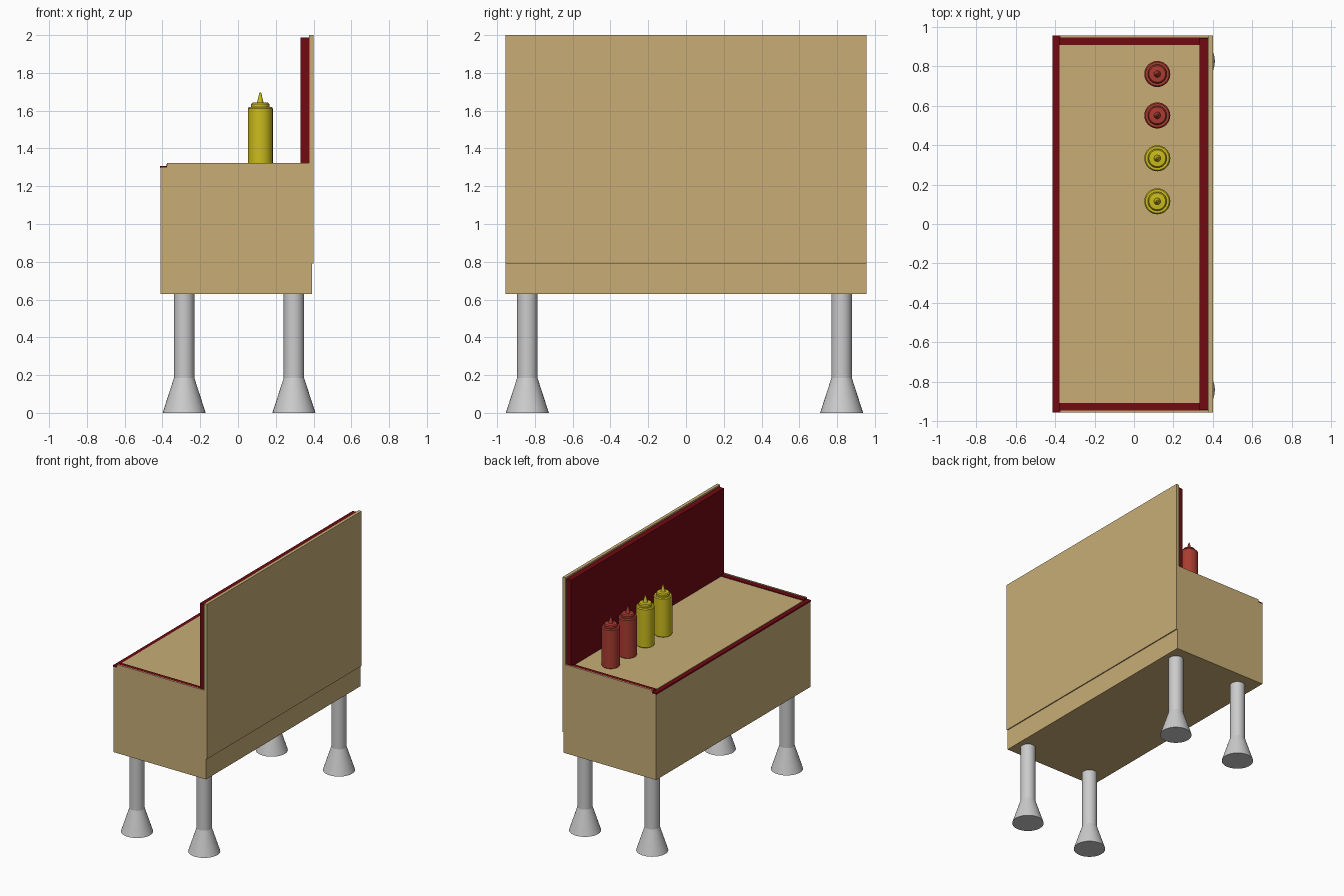
import bpy, bmesh, math
from mathutils import Vector

if "Cube" in bpy.data.objects:
    bpy.data.objects.remove(bpy.data.objects["Cube"])


def material(name, color):
    m = bpy.data.materials.new(name)
    m.diffuse_color = (*color, 1)
    m.use_nodes = True
    m.node_tree.nodes["Principled BSDF"].inputs["Base Color"].default_value = m.diffuse_color
    return m


TAN = material("tan_wood", (0.58, 0.42, 0.18))
MAROON = material("maroon_trim", (0.16, 0.003, 0.006))
YELLOW = material("mustard_yellow", (0.60, 0.50, 0.012))
RED = material("ketchup_red", (0.40, 0.045, 0.03))


def add_mesh(name, bm, mat=None):
    bmesh.ops.recalc_face_normals(bm, faces=bm.faces)
    me = bpy.data.meshes.new(name)
    bm.to_mesh(me)
    bm.free()
    ob = bpy.data.objects.new(name, me)
    bpy.context.collection.objects.link(ob)
    if mat:
        me.materials.append(mat)
    return ob


def box(name, x, y, z, mat):
    bm = bmesh.new()
    bmesh.ops.create_cube(bm, size=1)
    for v in bm.verts:
        v.co = Vector([(r[0] + r[1]) / 2 + c * (r[1] - r[0])
                       for r, c in zip((x, y, z), v.co)])
    return add_mesh(name, bm, mat)


def lathe(name, profile, loc, mat=None, n=32):
    """Revolve (radius, z) points around z, with capped ends."""
    bm = bmesh.new()
    rings = [[bm.verts.new((r * math.cos(2 * math.pi * i / n),
                            r * math.sin(2 * math.pi * i / n), z))
              for i in range(n)] for r, z in profile]
    for a, b in zip(rings, rings[1:]):
        for i in range(n):
            j = (i + 1) % n
            bm.faces.new((a[i], a[j], b[j], b[i]))
    bm.faces.new(rings[0])
    bm.faces.new(rings[-1])
    ob = add_mesh(name, bm, mat)
    ob.location = loc
    bpy.context.view_layer.objects.active = ob
    ob.select_set(True)
    bpy.ops.object.shade_smooth_by_angle(angle=math.radians(30))
    ob.select_set(False)
    return ob


# Counter body with a slightly raised top
box("counter_body", (-0.41, 0.392), (-0.945, 0.945), (0.63, 1.298), TAN)
box("counter_top", (-0.378, 0.38), (-0.91, 0.91), (1.29, 1.312), TAN)

# End panels, each with a low front corner, and the trim along both ends
for side, s in (("front", -1), ("back", 1)):
    outer = sorted((s * 0.945, s * 0.955))
    box(side + "_end_panel", (-0.376, 0.392), outer, (0.63, 1.322), TAN)
    box(side + "_end_corner", (-0.41, -0.376), outer, (0.63, 1.298), TAN)
    box(side + "_end_trim", (-0.378, 0.335), sorted((s * 0.907, s * 0.945)),
        (1.29, 1.318), MAROON)
box("serving_edge_trim", (-0.412, -0.376), (-0.955, 0.955), (1.296, 1.308), MAROON)

# Tall back board and its padded inner panel
box("back_board", (0.375, 0.40), (-0.955, 0.955), (0.79, 2.0), TAN)
box("back_panel", (0.332, 0.375), (-0.943, 0.943), (1.30, 1.988), MAROON)

# Legs with flared feet
for lx in (-0.285, 0.296):
    for ly in (-0.84, 0.824):
        lathe("leg", [(0.054, 0.18), (0.054, 0.64)], (lx, ly, 0))
        lathe("flared_foot", [(0.114, 0), (0.054, 0.185)], (lx, ly, 0))

# Squeeze bottles: body, cap step and pointed nozzle
bottle = [(0.061, 0), (0.066, 0.008), (0.066, 0.300), (0.060, 0.308),
          (0.048, 0.308), (0.048, 0.322), (0.042, 0.330), (0.017, 0.332),
          (0.004, 0.385)]
for by, mat in ((0.76, RED), (0.55, RED), (0.333, YELLOW), (0.115, YELLOW)):
    lathe("squeeze_bottle", bottle, (0.118, by, 1.312), mat)
